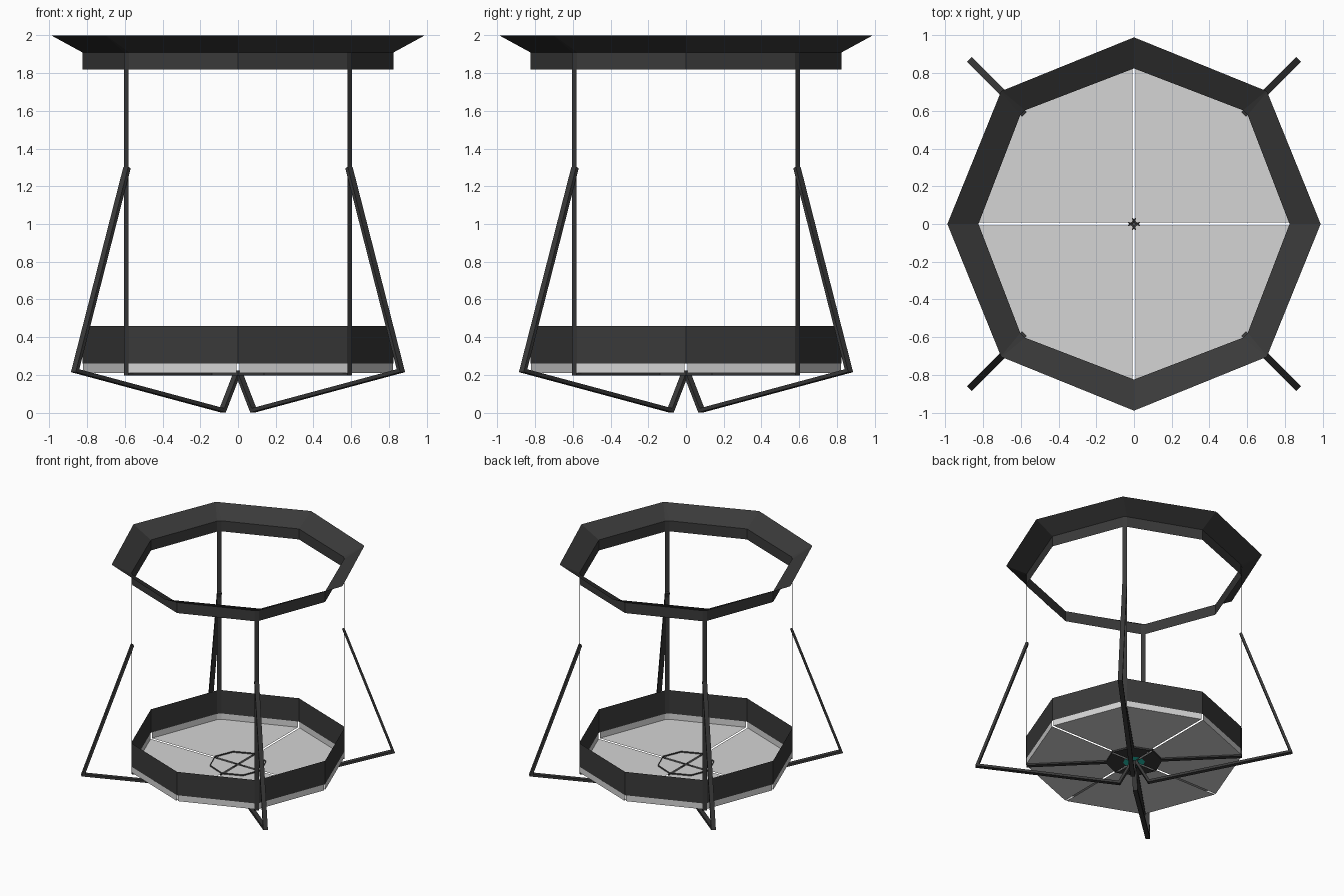
import bpy, bmesh, math
from mathutils import Vector

if "Cube" in bpy.data.objects:
    bpy.data.objects.remove(bpy.data.objects["Cube"])


def material(name, rgb):
    m = bpy.data.materials.new(name)
    m.diffuse_color = (*rgb, 1)
    m.use_nodes = True
    m.node_tree.nodes["Principled BSDF"].inputs["Base Color"].default_value = m.diffuse_color
    return m


DARK = material("charcoal", (0.042, 0.042, 0.042))
LIGHT = material("light grey", (0.66, 0.66, 0.66))
TEAL = material("teal", (0.02, 0.58, 0.47))

R, HALF, GAP = 0.825, 0.018, 0.008      # tray radius, post half width, half slit


def spin(x, y, k):
    """Rotate a point by k quarter turns."""
    for _ in range(k % 4):
        x, y = -y, x
    return x, y


def make(name, verts, faces, mat, fix_normals=False):
    me = bpy.data.meshes.new(name)
    me.from_pydata(verts, [], faces)
    if fix_normals:
        bm = bmesh.new()
        bm.from_mesh(me)
        bmesh.ops.recalc_face_normals(bm, faces=bm.faces)
        bm.to_mesh(me)
        bm.free()
    me.materials.append(mat)
    ob = bpy.data.objects.new(name, me)
    bpy.context.collection.objects.link(ob)
    return ob


def corner_pair(r, half):
    """The two points of a clipped diagonal corner."""
    c, d = r * math.sqrt(0.5), half * math.sqrt(0.5)
    return [(c + d, c - d), (c - d, c + d)]


def outline(r, diag, half):
    """Octagon with its four diagonal corners clipped flat."""
    pts = []
    for k in range(4):
        pts += [spin(*p, k) for p in [(r, 0)] + corner_pair(diag, half)]
    return pts


def loft(name, rings, mat):
    """Open sheet through rings of (points, height)."""
    n = len(rings[0][0])
    verts = [(x, y, z) for pts, z in rings for x, y in pts]
    faces = [(j * n + i, j * n + (i + 1) % n, (j + 1) * n + (i + 1) % n, (j + 1) * n + i)
             for j in range(len(rings) - 1) for i in range(n)]
    return make(name, verts, faces, mat)


# Top ring: short upright band with a flared lip
wall = outline(R, 0.835, HALF)
loft("top_ring", [(wall, 1.82), (wall, 1.91), (outline(0.99, 0.995, 0.003), 2.0)], DARK)

# Dark side wall of the lower tray
loft("tray_wall", [(wall, 0.26), (wall, 0.46)], DARK)

# Thin upright rim around the hub
octagon = [(0.22 * math.cos(i * math.pi / 4), 0.22 * math.sin(i * math.pi / 4)) for i in range(8)]
loft("hub_rim", [(octagon, 0.197), (octagon, 0.222)], DARK)


def quarter_plate(name, r, z, mat, k):
    """Quarter of an octagonal plate seen from below, with a slit on each side."""
    c = r * math.sqrt(0.5)
    pts = [(GAP, GAP), (GAP, r), (c, c), (r, GAP)]
    make(name, [(*spin(x, y, k), z) for x, y in pts], [(0, 1, 2, 3)], mat)


def bar(name, path, thick, half, k):
    """Mitred rectangular bar along a (radius, height) path on a diagonal."""
    p = [Vector(q) for q in path]
    a = math.pi / 4 + k * math.pi / 2
    ca, sa = math.cos(a), math.sin(a)
    dirs = [(q - o).normalized() for o, q in zip(p, p[1:])]
    norms = [Vector((-d.y, d.x)) for d in dirs]
    verts, faces = [], []
    for i, q in enumerate(p):
        n0, n1 = norms[max(i - 1, 0)], norms[min(i, len(norms) - 1)]
        m = (n0 + n1).normalized()
        m *= thick / 2 / m.dot(n0)
        for s, t in ((1, 1), (1, -1), (-1, -1), (-1, 1)):
            r, z = q + m * s
            verts.append((r * ca - t * half * sa, r * sa + t * half * ca, z))
    for i in range(len(p) - 1):
        for j in range(4):
            b, e = 4 * i + j, 4 * i + (j + 1) % 4
            faces.append((b, e, e + 4, b + 4))
    last = 4 * (len(p) - 1)
    faces += [(3, 2, 1, 0), tuple(range(last, last + 4))]
    make(name, verts, faces, DARK, True)


for k in range(4):
    # Pale floor quarter with its low turned-up edge
    edge = [(R - 0.003, GAP)] + corner_pair(0.835, HALF) + [(GAP, R - 0.003)]
    base = [spin(x, y, k) for x, y in edge]
    verts = ([(x, y, 0.21) for x, y in base] + [(x, y, 0.26) for x, y in base]
             + [(*spin(GAP, GAP, k), 0.21)])
    make(f"floor_panel_{k}", verts,
         [(8, 0, 1, 2, 3)] + [(i, i + 1, i + 5, i + 4) for i in range(3)], LIGHT)

    # Hub plates under the floor
    quarter_plate(f"hub_plate_{k}", 0.22, 0.196, DARK, k)
    quarter_plate(f"hub_inlay_{k}", 0.085, 0.192, TEAL, k)

    # Flat post strip outside the walls
    strip = [spin(*p, k) for p in corner_pair(0.838, HALF)]
    make(f"post_{k}", [(x, y, z) for z in (0.2, 1.91) for x, y in strip], [(0, 1, 3, 2)], DARK)

    # Floor beam and bent outer leg
    bar(f"floor_beam_{k}", [(0.03, 0.203), (0.838, 0.203)], 0.012, HALF, k)
    bar(f"leg_{k}", [(0.832, 1.30), (1.222, 0.222), (0.115, 0.0115), (0.012, 0.2)], 0.02, HALF, k)
